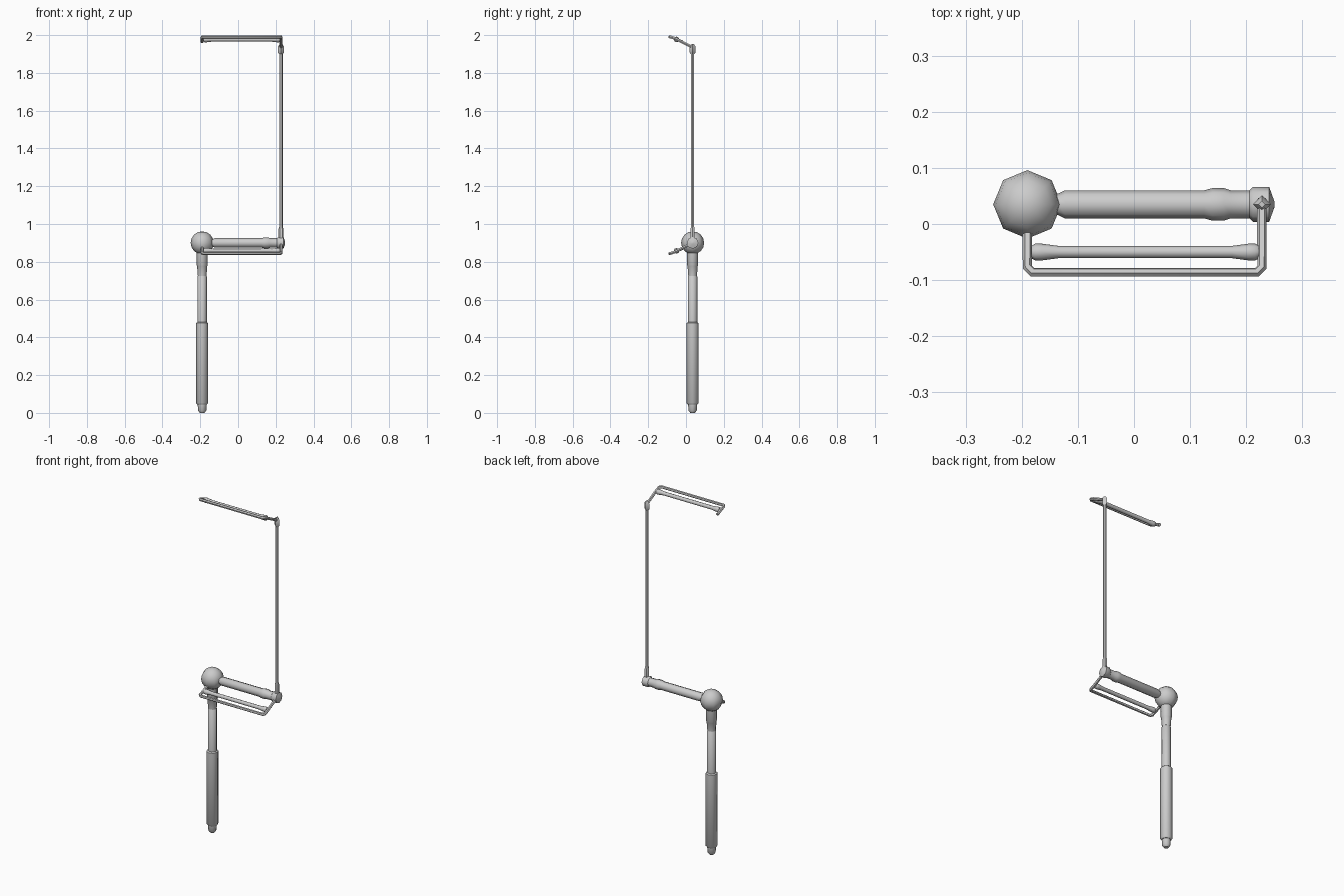
import bpy, bmesh, math
from mathutils import Matrix, Vector

if "Cube" in bpy.data.objects:
    bpy.data.objects.remove(bpy.data.objects["Cube"])

COL_X, ARM_X, Y = -0.19, 0.228, 0.035
LOW_Z, TOP_Z = 0.9, 1.935


def lathe(name, profile, origin, axis='Z', sides=8):
    """Turned part: profile is a list of (position along axis, radius)."""
    bm = bmesh.new()
    rings = []
    for h, r in profile:
        rings.append([bm.verts.new((r * math.cos(2 * math.pi * i / sides),
                                    r * math.sin(2 * math.pi * i / sides), h))
                      for i in range(sides)])
    for a, b in zip(rings, rings[1:]):
        for i in range(sides):
            j = (i + 1) % sides
            bm.faces.new((a[i], a[j], b[j], b[i]))
    bm.faces.new(rings[0][::-1])
    bm.faces.new(rings[-1])
    if axis == 'X':
        bm.transform(Matrix.Rotation(math.pi / 2, 4, 'Y'))
    bm.transform(Matrix.Translation(Vector(origin)))
    return finish(name, bm)


def finish(name, bm):
    mesh = bpy.data.meshes.new(name)
    bm.to_mesh(mesh)
    bm.free()
    ob = bpy.data.objects.new(name, mesh)
    bpy.context.collection.objects.link(ob)
    smooth(ob)
    return ob


def smooth(ob):
    bpy.ops.object.select_all(action='DESELECT')
    ob.select_set(True)
    bpy.context.view_layer.objects.active = ob
    bpy.ops.object.shade_smooth_by_angle(angle=math.radians(46))


def rod(name, points, radius):
    """Round bar bent along a path."""
    cu = bpy.data.curves.new(name, 'CURVE')
    cu.dimensions = '3D'
    cu.bevel_depth = radius
    cu.bevel_resolution = 1
    cu.use_fill_caps = True
    sp = cu.splines.new('POLY')
    sp.points.add(len(points) - 1)
    for p, co in zip(sp.points, points):
        p.co = (*co, 1)
    ob = bpy.data.objects.new(name, cu)
    bpy.context.collection.objects.link(ob)
    bpy.ops.object.select_all(action='DESELECT')
    ob.select_set(True)
    bpy.context.view_layer.objects.active = ob
    bpy.ops.object.convert(target='MESH')
    smooth(bpy.context.view_layer.objects.active)


# Telescopic column with rubber foot and upper collar
lathe("foot", [(0, .012), (.012, .022), (.05, .024)], (COL_X, Y, 0))
lathe("lower_column", [(.045, .026), (.052, .032), (.475, .032), (.48, .025)], (COL_X, Y, 0))
lathe("middle_column", [(.47, .025), (.722, .025), (.726, .021), (.79, .021)], (COL_X, Y, 0))
lathe("column_collar", [(.725, .023), (.778, .027), (.782, .029), (.87, .029)], (COL_X, Y, 0))

# Ball on top of the column
bm = bmesh.new()
bmesh.ops.create_uvsphere(bm, u_segments=8, v_segments=8, radius=.061,
                          matrix=Matrix.Translation((COL_X, Y, LOW_Z)))
finish("ball_joint", bm)

# Horizontal arm with raised band, and the elbow at its end
lathe("horizontal_arm", [(-.15, .019), (-.135, .019), (-.123, .025), (.125, .025), (.14, .029),
                         (.16, .029), (.172, .025), (.21, .025)], (0, Y, LOW_Z), 'X')
lathe("elbow", [(.205, .024), (.212, .031), (.241, .031), (.25, .006)], (0, Y, LOW_Z), 'X')

# Upright pole with sockets at both ends
lathe("pole", [(.92, .009), (1.92, .009)], (ARM_X, Y, 0), sides=6)
lathe("lower_socket", [(.91, .013), (.975, .013), (.987, .009)], (ARM_X, Y, 0), sides=6)
lathe("upper_socket", [(1.9, .010), (1.908, .016), (1.94, .016), (1.953, .006)],
      (ARM_X, Y, 0), sides=4)

# Two mirrored holder frames: one tilts down from the elbow, one up from the pole
for label, base, s in (("lower", LOW_Z, -1), ("upper", TOP_Z, 1)):
    mid, tip = base + s * .046, base + s * .056
    path = [(ARM_X, Y, base), (ARM_X, -.055, mid), (ARM_X, -.077, tip - s * .002),
            (ARM_X - .009, -.086, tip), (COL_X + .009, -.086, tip),
            (COL_X, -.077, tip - s * .002), (COL_X, -.055, mid),
            (COL_X, -.018, base + s * .029)]
    rod(label + "_frame", path, .0085)
    lathe(label + "_roller", [(-.183, .011), (-.176, .015), (-.165, .015), (-.135, .011),
                              (.175, .011), (.205, .015), (.216, .015), (.223, .011)],
          (0, -.05, base + s * .042), 'X')
